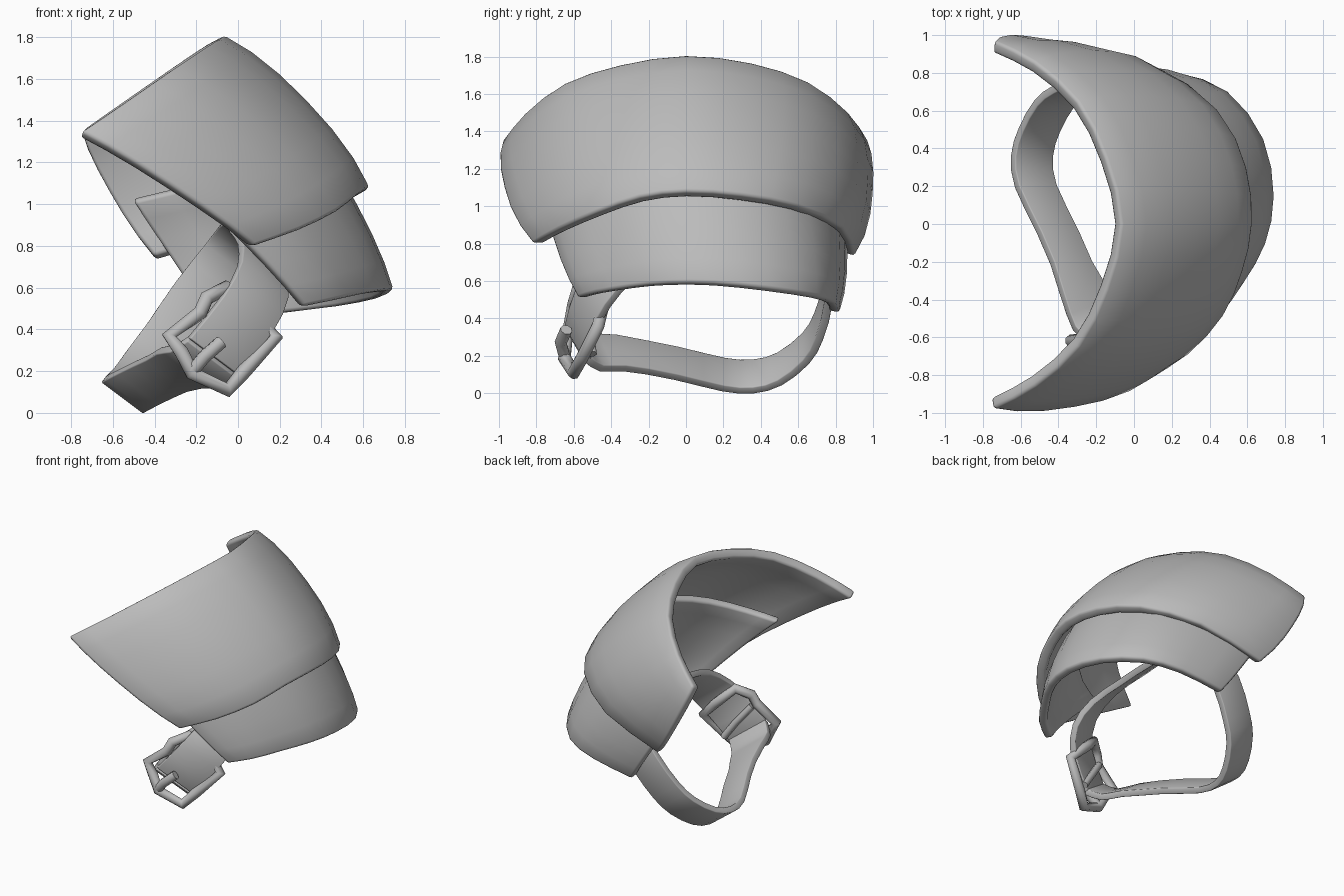
import bpy, bmesh, math
from mathutils import Vector

if "Cube" in bpy.data.objects:
    bpy.data.objects.remove(bpy.data.objects["Cube"])

grey = bpy.data.materials.new("plain_grey")
grey.diffuse_color = (0.5, 0.5, 0.5, 1)
grey.use_nodes = True
grey.node_tree.nodes["Principled BSDF"].inputs["Base Color"].default_value = grey.diffuse_color


def spline(points, n):
    """Catmull-Rom resample with n steps per span."""
    p = [Vector(q) for q in points]
    p = [2 * p[0] - p[1]] + p + [2 * p[-1] - p[-2]]
    out = []
    for i in range(1, len(p) - 2):
        a, b, c, d = p[i - 1:i + 3]
        for k in range(n):
            t = k / n
            out.append(0.5 * (2 * b + (c - a) * t + (2 * a - 5 * b + 4 * c - d) * t ** 2
                              + (3 * b - a - 3 * c + d) * t ** 3))
    return out + [p[-2]]


def sheet(name, rows, thickness, offset, bevel):
    """Skin a grid of point rows and give it thickness."""
    bm = bmesh.new()
    grid = [[bm.verts.new(p) for p in row] for row in rows]
    for r0, r1 in zip(grid, grid[1:]):
        for i in range(len(r0) - 1):
            bm.faces.new((r0[i], r1[i], r1[i + 1], r0[i + 1]))
    mesh = bpy.data.meshes.new(name)
    bm.to_mesh(mesh)
    bm.free()
    ob = bpy.data.objects.new(name, mesh)
    bpy.context.collection.objects.link(ob)
    mesh.materials.append(grey)
    solid = ob.modifiers.new("thickness", 'SOLIDIFY')
    solid.thickness, solid.offset = thickness, offset
    bev = ob.modifiers.new("soft_edge", 'BEVEL')
    bev.width, bev.segments, bev.limit_method = bevel, 2, 'ANGLE'
    bev.angle_limit = math.radians(50)
    for f in mesh.polygons:
        f.use_smooth = True
    return ob


def plate(name, top, bottom, centre, bulge, end_bulge, back_shift, thickness):
    """Arched plate between two edge curves, swelling away from a centre."""
    a, b = spline(top, 2), spline(bottom, 2)
    n = len(a) - 1
    rows = []
    for k in range(7):
        t = k / 6
        row = []
        for i, (p, q) in enumerate(zip(a, b)):
            m = p.lerp(q, t)
            s = 2 * i / n - 1
            amount = bulge + (end_bulge - bulge) * s ** 2
            c = Vector(centre) + Vector((back_shift * max(0, s) ** 4, 0, 0))
            row.append(m + (m - c).normalized() * amount * (1 - abs(2 * t - 1) ** 2.5))
        rows.append(row)
    return sheet(name, rows, thickness, -1, 0.018)


def tube(name, points, radius, cyclic):
    cu = bpy.data.curves.new(name, 'CURVE')
    cu.dimensions = '3D'
    cu.bevel_depth, cu.bevel_resolution, cu.use_fill_caps = radius, 2, True
    s = cu.splines.new('POLY')
    s.points.add(len(points) - 1)
    for sp, p in zip(s.points, points):
        sp.co = (*p, 1)
    s.use_cyclic_u = cyclic
    s.use_smooth = True
    ob = bpy.data.objects.new(name, cu)
    bpy.context.collection.objects.link(ob)
    cu.materials.append(grey)
    return ob


# Large upper shoulder plate
plate("upper_plate",
      [(-.75, -.98, 1.35), (-.53, -.86, 1.50), (-.3, -.65, 1.66), (-.15, -.35, 1.76), (-.07, 0, 1.81),
       (-.15, .35, 1.77), (-.3, .65, 1.67), (-.53, .86, 1.51), (-.74, .97, 1.36)],
      [(.08, -.82, .80), (.3, -.68, .88), (.48, -.48, .97), (.58, -.25, 1.05), (.63, 0, 1.08),
       (.6, .3, 1.06), (.45, .6, 1.0), (.1, .84, .88), (-.39, .9, .73)],
      (-.4, 0, .8), .07, .08, .45, .07)

# Smaller lower plate tucked beneath it
plate("lower_plate",
      [(-.26, -.77, 1.1), (-.05, -.68, 1.16), (.15, -.5, 1.25), (.28, -.25, 1.33), (.33, 0, 1.36),
       (.3, .3, 1.33), (.16, .58, 1.24), (-.15, .77, 1.12), (-.5, .83, 1.03)],
      [(.32, -.58, .51), (.46, -.48, .54), (.59, -.3, .57), (.70, -.1, .59), (.745, .15, .59),
       (.69, .45, .56), (.5, .7, .52), (.23, .8, .48), (-.11, .82, .43)],
      (-.2, 0, .6), .04, .04, 0, .06)

# Strap: closed loop running under the arm and up inside the plates
path = spline([(-.12, -.58, .27), (-.2, -.5, .22), (-.27, -.35, .215), (-.4, -.05, .16), (-.52, .2, .1),
               (-.54, .36, .09), (-.5, .5, .13), (-.42, .64, .24), (-.33, .71, .36), (-.2, .76, .55),
               (-.05, .74, .74), (.02, .6, .83), (.05, .35, .84), (.07, .05, .81), (.11, -.2, .75),
               (.12, -.39, .63), (.04, -.52, .47), (-.12, -.58, .27)], 2)
rows = []
for p in path:
    front = max(0, min(1, (-p.y - .2) / .3))
    across = Vector((.8, .35 * front, -.6)).normalized()
    half = .125 + .03 * front
    rows.append([p - across * half, p, p + across * half])
sheet("strap", rows, .045, 0, 0.006)

# Buckle frame with bowed sides, its middle bar and its prong
tube("buckle_frame",
     [(-.33, -.62, .37), (-.27, -.64, .29), (-.22, -.65, .19), (-.05, -.6, .11), (.03, -.55, .2),
      (.18, -.47, .36), (.06, -.44, .48), (-.06, -.51, .6), (-.15, -.58, .55), (-.18, -.6, .48)], .036, True)
tube("buckle_bar", [(-.16, -.57, .47), (-.06, -.52, .34), (.03, -.5, .21)], .025, False)
tube("buckle_prong", [(-.22, -.65, .2), (-.16, -.67, .27), (-.08, -.64, .34)], .033, False)
